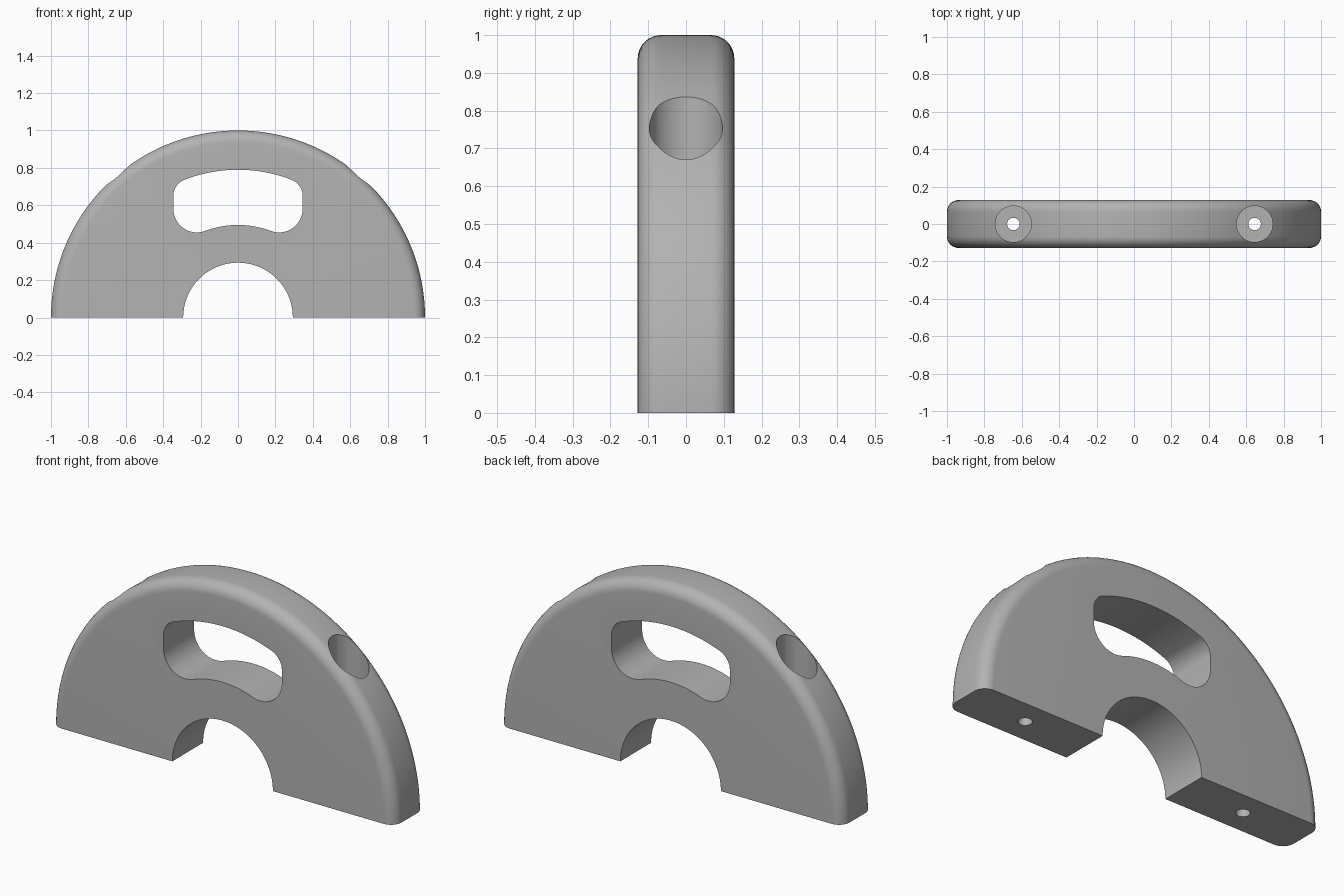
import bpy
import bmesh
import math
from mathutils import Matrix, Vector

default = bpy.data.objects.get("Cube")
if default:
    bpy.data.objects.remove(default, do_unlink=True)

HALF_T = 0.128        # half thickness
R_OUT, R_IN = 1.0, 0.293
FILLET = 0.062

# Material
grey = bpy.data.materials.new("plain grey")
grey.use_nodes = True
colour = (0.45, 0.45, 0.45, 1)
grey.diffuse_color = colour
grey.node_tree.nodes["Principled BSDF"].inputs["Base Color"].default_value = colour


def make_object(name, bm):
    bmesh.ops.recalc_face_normals(bm, faces=bm.faces)
    mesh = bpy.data.meshes.new(name)
    bm.to_mesh(mesh)
    bm.free()
    obj = bpy.data.objects.new(name, mesh)
    bpy.context.collection.objects.link(obj)
    mesh.materials.append(grey)
    return obj


def arc(cx, cz, r, start, end, steps):
    """Points on an arc, angles in radians."""
    angles = [start + (end - start) * i / steps for i in range(steps + 1)]
    return [(cx + r * math.cos(a), cz + r * math.sin(a)) for a in angles]


def cut(body, cutter):
    mod = body.modifiers.new(cutter.name, 'BOOLEAN')
    mod.operation = 'DIFFERENCE'
    mod.solver = 'EXACT'
    mod.object = cutter
    bpy.context.view_layer.objects.active = body
    bpy.ops.object.modifier_apply(modifier=mod.name)
    bpy.data.objects.remove(cutter, do_unlink=True)


# Half ring: cross-section with rounded outer edges, spun half a turn
q = math.pi / 2
edge_r, edge_y = R_OUT - FILLET, HALF_T - FILLET
section = [(R_IN, HALF_T), (R_IN, -HALF_T)]
section += arc(edge_r, -edge_y, FILLET, -q, 0, 8)
section += arc(edge_r, edge_y, FILLET, 0, q, 8)
bm = bmesh.new()
start_face = bm.faces.new([bm.verts.new((x, y, 0)) for x, y in section])
spun = bmesh.ops.spin(bm, geom=[start_face] + start_face.edges[:] + start_face.verts[:],
                      axis=(0, -1, 0), cent=(0, 0, 0), angle=math.pi,
                      steps=96, use_duplicate=False)
# Close the starting end if the spin consumed its cap
open_edges = [e for e in bm.edges if e.is_boundary]
if open_edges:
    bmesh.ops.holes_fill(bm, edges=open_edges)
body = make_object("half_ring_body", bm)

# Kidney-shaped hand slot: right half of the outline, then mirrored
low_x, low_z, low_r = 0.22, 0.58, 0.125
top_x, top_z, top_r = 0.255, 0.652, 0.09
low_a, top_a = math.atan2(low_z, low_x), math.atan2(top_z, top_x)
half = arc(0, 0, 0.495, q, low_a, 10)
half += arc(low_x, low_z, low_r, low_a + math.pi, 2 * math.pi, 16)[1:]
half += arc(top_x, top_z, top_r, 0, top_a, 12)
half += arc(0, 0, 0.79, top_a, q, 12)[1:]
outline = half + [(-x, z) for x, z in reversed(half[1:-1])]
bm = bmesh.new()
face = bm.faces.new([bm.verts.new((x, -0.3, z)) for x, z in outline])
side = bmesh.ops.extrude_face_region(bm, geom=[face])["geom"]
bmesh.ops.translate(bm, vec=Vector((0, 0.6, 0)),
                    verts=[g for g in side if isinstance(g, bmesh.types.BMVert)])
cut(body, make_object("slot_cutter", bm))


# Bolt holes with wide counterbores on both sides
def drill(name, x, radius, bottom, top):
    bm = bmesh.new()
    bmesh.ops.create_cone(bm, cap_ends=True, segments=48, radius1=radius,
                          radius2=radius, depth=top - bottom,
                          matrix=Matrix.Translation((x, 0, (top + bottom) / 2)))
    cut(body, make_object(name, bm))


for s in (-1, 1):
    drill("counterbore_cutter", s * 0.645, 0.097, 0.4, 1.2)
    drill("bolt_hole_cutter", s * 0.645, 0.033, -0.1, 0.6)

# Smooth curved walls, crisp edges
bpy.ops.object.select_all(action='DESELECT')
body.select_set(True)
bpy.context.view_layer.objects.active = body
bpy.ops.object.shade_smooth_by_angle(angle=math.radians(30))
